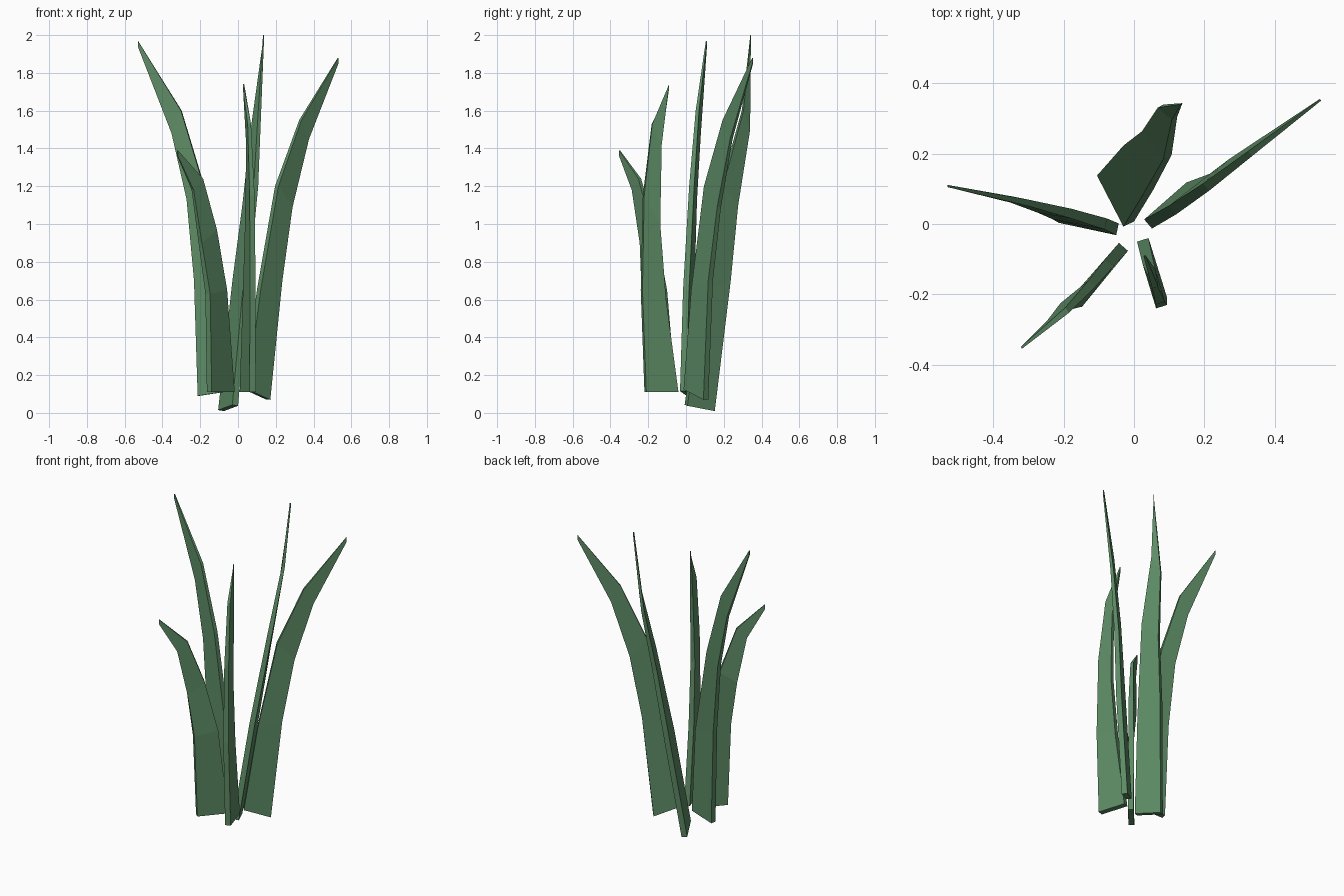
import bpy, bmesh
from mathutils import Vector

if "Cube" in bpy.data.objects:
    bpy.data.objects.remove(bpy.data.objects["Cube"])

green = bpy.data.materials.new("leaf green")
green.diffuse_color = (0.11, 0.26, 0.13, 1)
green.use_nodes = True
green.node_tree.nodes["Principled BSDF"].inputs["Base Color"].default_value = green.diffuse_color

# blade thickness at each row, base to tip
THICK = (0.034, 0.032, 0.027, 0.018, 0.006)


def blade(name, inner, outer, tip):
    """Loft a thin tapering box between the inner and the outer edge path."""
    t = Vector(tip)
    ins = [Vector(p) for p in inner] + [t]
    outs = [Vector(p) for p in outer] + [t - Vector((0, 0, 0.03))]
    bm = bmesh.new()
    rows = []
    for i, (a, b) in enumerate(zip(ins, outs)):
        j = min(i, 3)
        k = min(j + 1, 3)
        along = (ins[k] + outs[k]) - (ins[k - 1] + outs[k - 1])
        side = (outs[j] - ins[j]).cross(along).normalized() * THICK[i] / 2
        rows.append([bm.verts.new(p) for p in (a - side, b - side, b + side, a + side)])
    for lo, hi in zip(rows, rows[1:]):
        for n in range(4):
            m = (n + 1) % 4
            bm.faces.new((lo[n], lo[m], hi[m], hi[n]))
    bm.faces.new(rows[0][::-1])
    bm.faces.new(rows[-1])
    bmesh.ops.recalc_face_normals(bm, faces=bm.faces)
    me = bpy.data.meshes.new(name)
    bm.to_mesh(me)
    bm.free()
    me.materials.append(green)
    bpy.context.collection.objects.link(bpy.data.objects.new(name, me))


# five blades fanned around the centre
blade("right_blade",
      [(.04, 0, .125), (.11, .04, .65), (.205, .105, 1.2), (.33, .2, 1.55)],
      [(.16, .105, .07), (.225, .13, .7), (.28, .175, 1.09), (.37, .24, 1.45)],
      (.53, .353, 1.88))
blade("back_blade",
      [(-.015, 0, .04), (.04, .09, .65), (.095, .19, 1.2), (.115, .3, 1.6)],
      [(-.09, .145, .012), (-.015, .23, .7), (.035, .27, 1.1), (.075, .335, 1.5)],
      (.135, .342, 2.0))
blade("left_blade",
      [(-.047, -.015, .115), (-.08, 0, .65), (-.18, .03, 1.2), (-.3, .06, 1.6)],
      [(-.21, .02, .09), (-.23, .03, .7), (-.27, .045, 1.13), (-.35, .07, 1.48)],
      (-.53, .108, 1.97))
blade("front_blade",
      [(.025, -.045, .11), (.04, -.11, .6), (.05, -.14, 1.0), (.052, -.13, 1.42)],
      [(.078, -.215, .11), (.078, -.235, .65), (.075, -.225, 1.15), (.06, -.18, 1.53)],
      (.03, -.09, 1.74))
blade("front_left_blade",
      [(-.03, -.065, .11), (-.07, -.11, .65), (-.12, -.17, .97), (-.19, -.245, 1.24)],
      [(-.152, -.205, .11), (-.16, -.225, .63), (-.2, -.235, .9), (-.24, -.28, 1.18)],
      (-.32, -.352, 1.39))
